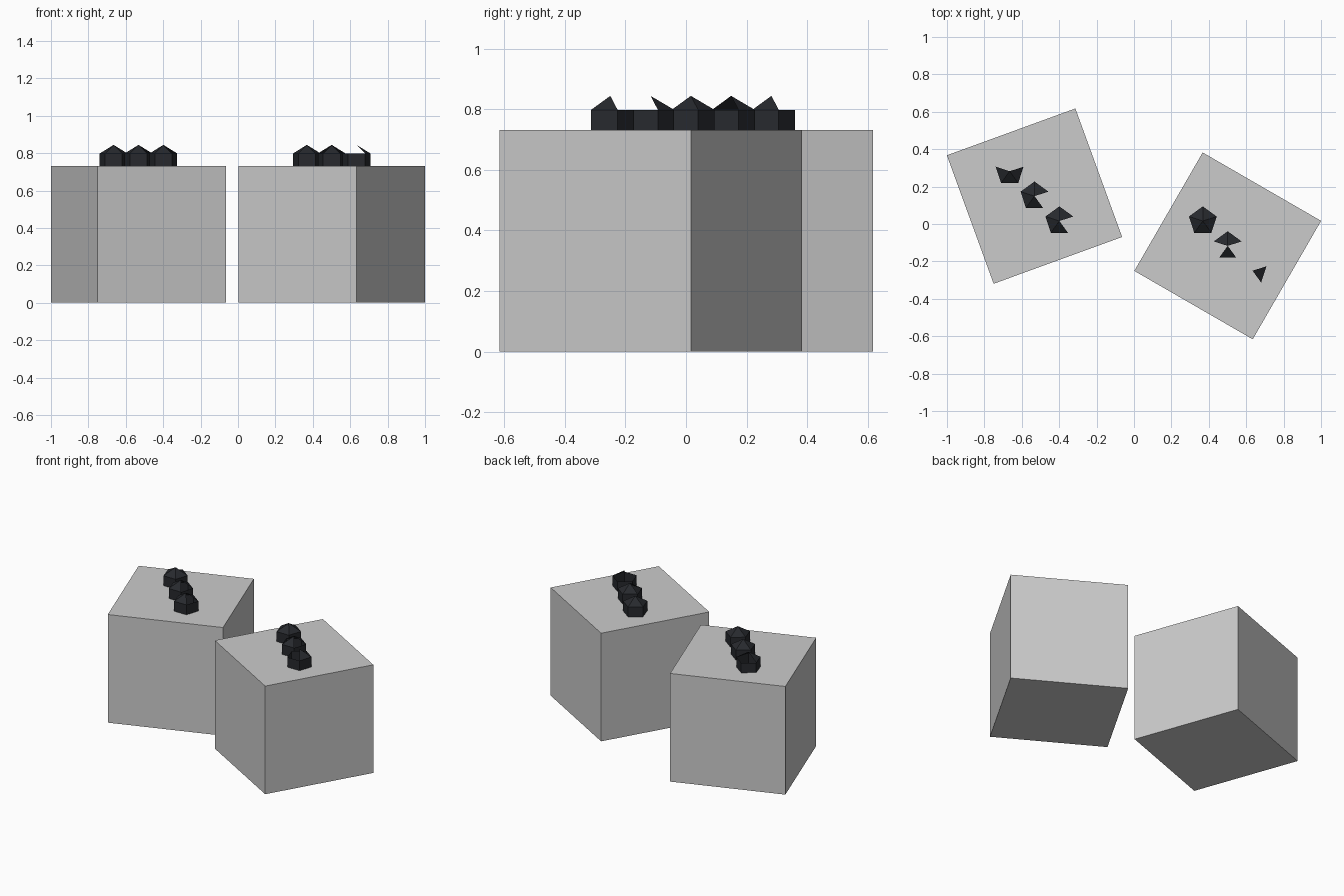
import bpy, bmesh, math
from mathutils import Matrix, Vector

if "Cube" in bpy.data.objects:
    bpy.data.objects.remove(bpy.data.objects["Cube"])

SIDE = 0.731      # block edge length
STEP = 0.133      # diagonal spacing of the stones
R, WALL, PEAK = 0.078, 0.067, 0.113

dark = bpy.data.materials.new("dark_stone")
dark.diffuse_color = (0.02, 0.022, 0.027, 1)
dark.use_nodes = True
dark.node_tree.nodes["Principled BSDF"].inputs["Base Color"].default_value = dark.diffuse_color


def finish(bm, name, loc, mat=None):
    mesh = bpy.data.meshes.new(name)
    bm.to_mesh(mesh)
    bm.free()
    ob = bpy.data.objects.new(name, mesh)
    ob.location = loc
    bpy.context.collection.objects.link(ob)
    if mat:
        mesh.materials.append(mat)
    return ob


def block(name, x, y, degrees):
    bm = bmesh.new()
    bmesh.ops.create_cube(bm, size=SIDE)
    bm.transform(Matrix.Rotation(math.radians(degrees), 4, 'Z'))
    finish(bm, name, (x, y, SIDE / 2))


def stone(name, x, y, roof):
    """Open five-sided wall ring with the listed roof facets."""
    bm = bmesh.new()
    angles = [math.radians(90 + 72 * i) for i in range(5)]
    ring = [Vector((R * math.cos(a), R * math.sin(a), 0)) for a in angles]
    low = [bm.verts.new(p) for p in ring]
    high = [bm.verts.new(p + Vector((0, 0, WALL))) for p in ring]
    apex = bm.verts.new((0, 0, PEAK))
    for i in range(5):
        j = (i + 1) % 5
        bm.faces.new((low[i], low[j], high[j], high[i]))
        if i in roof:
            bm.faces.new((high[i], high[j], apex))
    finish(bm, name, (x, y, SIDE), dark)


# Each block: centre, turn, and the roof facets of its three stones
# (facets counted anticlockwise from the back point)
layout = {
    "left": (-0.532, 0.149, 20, [(1, 2, 3), (0, 1, 2, 4), (0, 1, 2, 4)]),
    "right": (0.501, -0.117, -30, [(0, 1, 2, 3, 4), (0, 2, 4), (3,)]),
}
for side, (x, y, turn, roofs) in layout.items():
    block(side + "_block", x, y, turn)
    for k, roof in enumerate(roofs):
        d = (k - 1) * STEP
        stone(f"{side}_stone_{k + 1}", x + d, y - d, roof)
